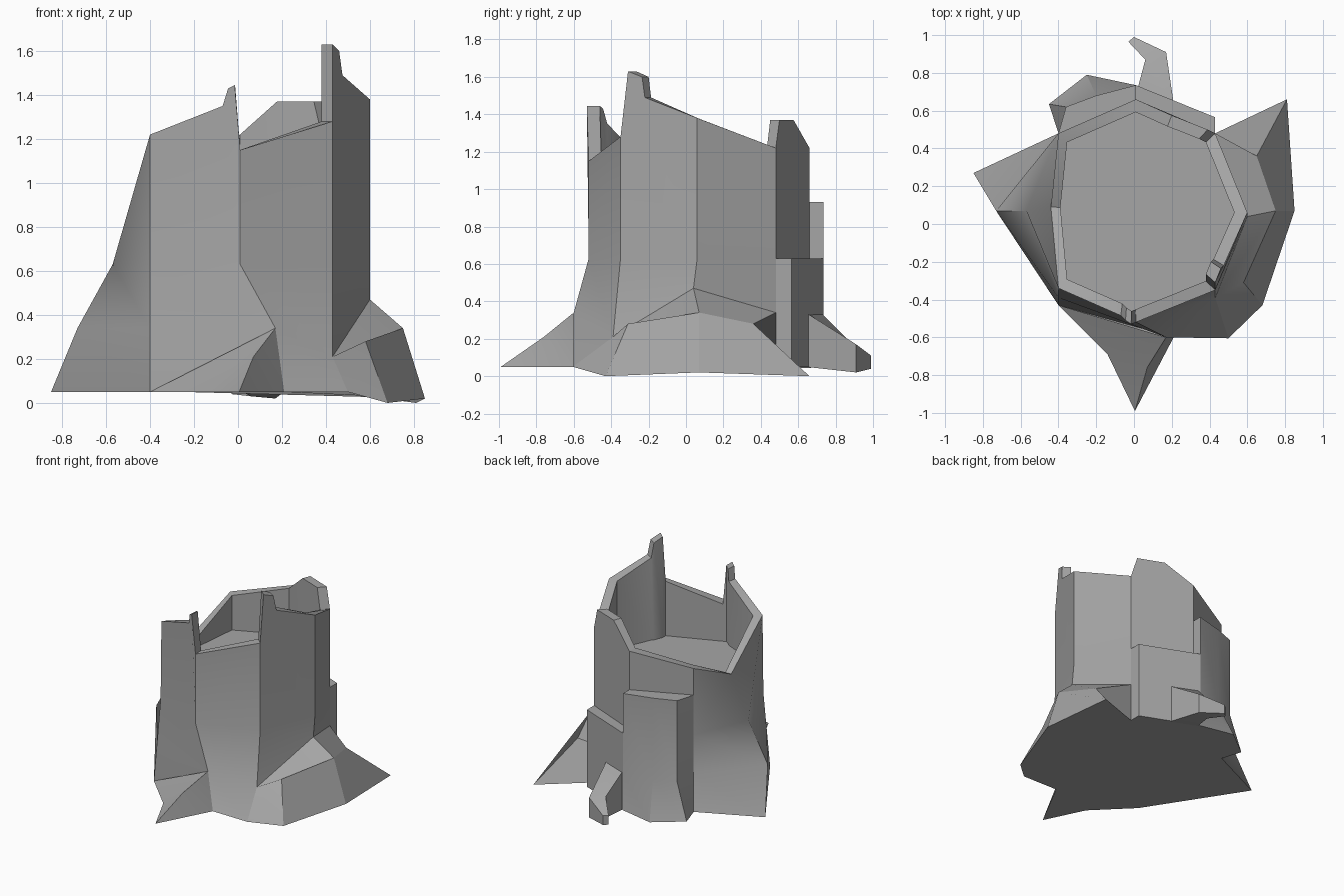
import bpy
import bmesh
from math import radians
from mathutils import Vector

cube = bpy.data.objects.get("Cube")
if cube:
    bpy.data.objects.remove(cube, do_unlink=True)

GREY = (0.38, 0.38, 0.38, 1.0)
wood = bpy.data.materials.new("grey wood")
wood.use_nodes = True
wood.diffuse_color = GREY
wood.node_tree.nodes["Principled BSDF"].inputs["Base Color"].default_value = GREY


def build(name, faces):
    """Make an object from faces given as point loops; equal points are shared."""
    bm = bmesh.new()
    shared = {}
    for loop in faces:
        corners = []
        for point in loop:
            key = tuple(round(c, 4) for c in point)
            if key not in shared:
                shared[key] = bm.verts.new(key)
            if shared[key] not in corners:
                corners.append(shared[key])
        if len(corners) > 2 and not bm.faces.get(corners):
            bm.faces.new(corners)
    mesh = bpy.data.meshes.new(name)
    bm.to_mesh(mesh)
    bm.free()
    mesh.materials.append(wood)
    obj = bpy.data.objects.new(name, mesh)
    bpy.context.collection.objects.link(obj)
    bpy.ops.object.select_all(action='DESELECT')
    obj.select_set(True)
    bpy.context.view_layer.objects.active = obj
    bpy.ops.object.shade_smooth_by_angle(angle=radians(25))
    return obj


def skin(rows, closed=False):
    """Faces bridging successive rows of equal length."""
    faces = []
    for upper, lower in zip(rows, rows[1:]):
        count = len(upper)
        for i in range(count if closed else count - 1):
            j = (i + 1) % count
            faces.append([upper[i], lower[i], lower[j], upper[j]])
    return faces


def at_height(outline, z):
    return [(x, y, z) for x, y in outline]


# Broken rim of the trunk, counterclockwise from the front left corner
rim = [(-.40, -.34, 1.22), (-.07, -.485, 1.35), (-.045, -.51, 1.43),
       (-.015, -.53, 1.445), (.01, -.52, 1.15), (.43, -.35, 1.28),
       (.43, -.31, 1.63), (.46, -.235, 1.6), (.475, -.22, 1.49),
       (.6, .06, 1.38), (.43, .48, 1.22), (.39, .5, 1.37),
       (.2, .575, 1.37), (.01, .66, 1.22), (-.4, .48, 1.13), (-.44, .09, .95)]
corner = [0, 4, 5, 9, 10, 13, 14, 15]

# Trunk corners at waist, root height and ground
waist = at_height([(-.4, -.35), (.01, -.52), (.43, -.35), (.6, .06),
                   (.43, .48), (.01, .66), (-.4, .48), (-.57, .07)], .63)
low = [(-.4, -.39, .34), (.17, -.6, .34), (.43, -.39, .21), (.6, .04, .47),
       (.43, .48, .34), (.01, .66, .34), (-.4, .48, .34), (-.73, .07, .34)]
ground = at_height([(-.4, -.43), (.21, -.6), (.5, -.605), (.6, .04),
                    (.43, .48), (.01, .66), (-.4, .48), (-.85, .27)], .05)

# Trunk: outer panels, rim, inner wall and hollow floor
centre = Vector((0, .07, 0))
inner = []
for point in rim:
    p = Vector(point)
    q = centre + (p - centre) * .885
    inner.append((q.x, q.y, p.z))
floor = [(x, y, .87) for x, y, z in inner]
panels = skin([waist, low, ground], closed=True)
for k, start in enumerate(corner):
    end = corner[k + 1] if k + 1 < len(corner) else len(rim)
    chain = [rim[i % len(rim)] for i in range(end, start - 1, -1)]
    panels.append([waist[k], waist[(k + 1) % len(waist)]] + chain)
build("trunk", panels + skin([floor, inner, rim], closed=True))
build("hollow_floor", [floor])

# Front root: right foot, ridge and left foot meeting in a point
tip = (.005, -.99, .05)
build("front_root", skin([
    [ground[1], ground[1], tip],
    [low[1], (.07, -.76, .21), tip],
    [ground[0], (-.14, -.69, .05), tip]]))

# Broad root skirt on the left side
skirt_foot = [ground[2], (.68, -.43, 0), (.85, .07, .02), (.81, .66, 0), ground[4]]
build("left_root", skin([
    [low[2], low[2], low[3], low[4], low[4]],
    [low[2], (.58, -.31, .28), (.75, .07, .34), (.65, .36, .28), low[4]],
    skirt_foot]))

# Bark slabs on the back, one flared at the foot
slab = [(.01, .65), (.01, .735), (-.2, .68), (-.36, .62), (-.4, .48)]
slab_foot = [(.01, .65), (.01, .735), (-.25, .79), (-.45, .635), (-.4, .48)]
top = at_height(slab, .93)
build("tall_bark_slab",
      [top] + skin([top, at_height(slab, .32), at_height(slab_foot, .05)]))
short = [(.43, .48), (.43, .565), (.01, .735), (.01, .65)]
top = at_height(short, .63)
build("short_bark_slab", [top] + skin([top, at_height(short, .05)]))

# Hooked back root, lofted through three sections
hook = [
    [(.21, .64, .34), (.02, .72, .34), (.02, .72, .05), (.21, .64, .05)],
    [(.17, .91, .17), (.06, .87, .19), (.06, .87, .03), (.17, .91, .02)],
    [(0, .99, .11), (-.03, .965, .11), (-.03, .965, .04), (0, .99, .04)]]
build("back_root", skin(hook, closed=True) + [hook[-1][::-1]])

# Underside following the feet of all the roots
outline = [ground[0], (-.14, -.69, .05), tip, ground[1]] + skirt_foot
outline += at_height(short[1:3] + slab_foot[2:], .05) + [ground[7]]
build("underside", [outline[::-1]])
